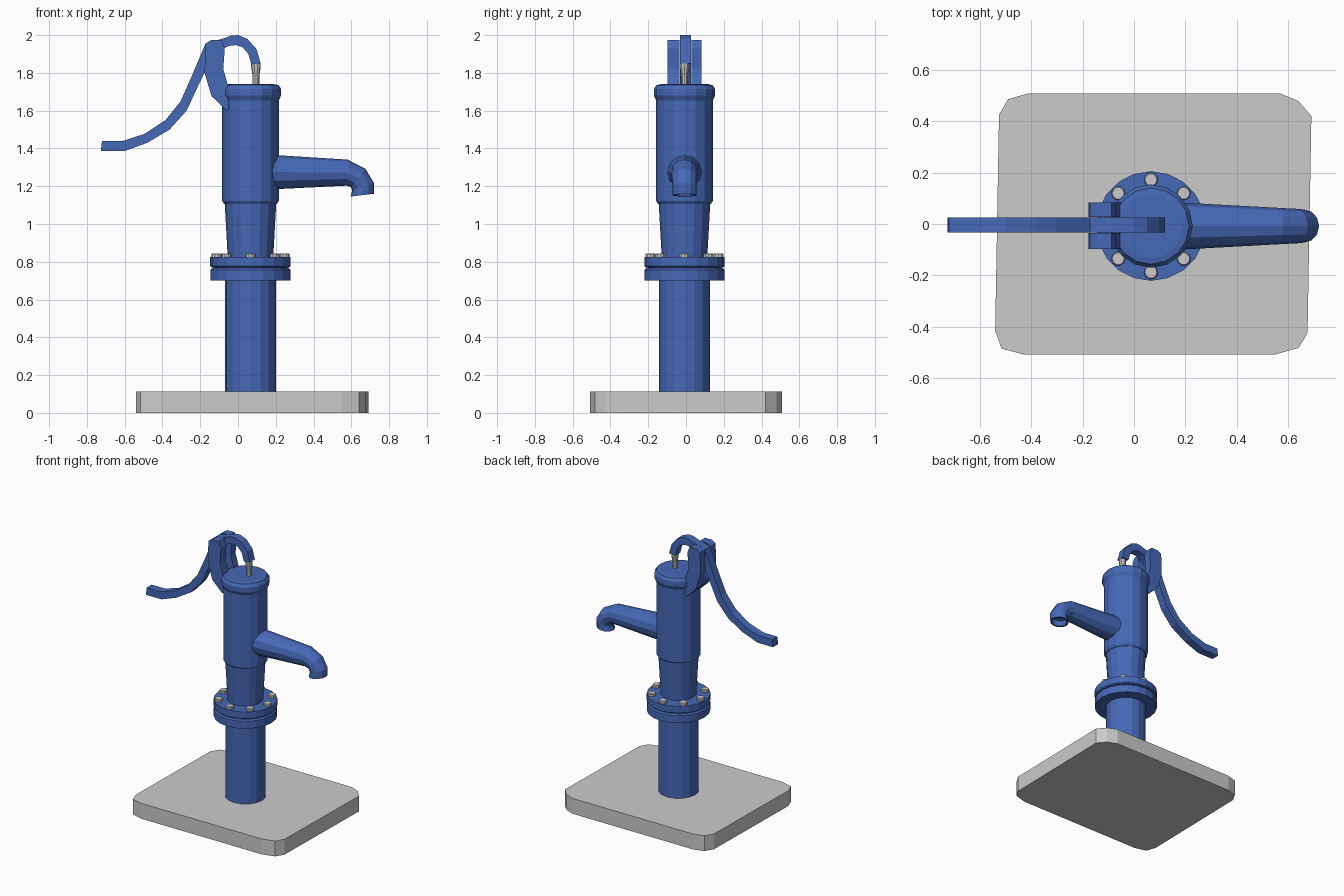
import bpy, bmesh, math
from mathutils import Vector

CX, CY = 0.066, -0.008   # axis of the pump body

blue = bpy.data.materials.new("blue_paint")
blue.diffuse_color = (0.06, 0.14, 0.47, 1)


def finish(name, bm, mat=None):
    bmesh.ops.recalc_face_normals(bm, faces=bm.faces)
    me = bpy.data.meshes.new(name)
    bm.to_mesh(me)
    bm.free()
    ob = bpy.data.objects.new(name, me)
    bpy.context.collection.objects.link(ob)
    if mat:
        me.materials.append(mat)
    return ob


def loft(name, rings, mat=None):
    """Skin a list of equal-length point rings and cap both ends."""
    bm = bmesh.new()
    vs = [[bm.verts.new(p) for p in r] for r in rings]
    n = len(vs[0])
    for a, b in zip(vs, vs[1:]):
        for i in range(n):
            j = (i + 1) % n
            bm.faces.new((a[i], a[j], b[j], b[i]))
    bm.faces.new(vs[0])
    bm.faces.new(vs[-1])
    return finish(name, bm, mat)


def lathe(name, profile, sides, x=CX, y=CY, mat=None):
    """Turned part from (radius, z) pairs."""
    ang = [2 * math.pi * i / sides for i in range(sides)]
    return loft(name, [[(x + r * math.cos(a), y + r * math.sin(a), z) for a in ang]
                       for r, z in profile], mat)


def plate(name, outline, y0, y1, mat=None):
    """Flat part cut from an x-z outline."""
    return loft(name, [[(x, y, z) for x, z in outline] for y in (y0, y1)], mat)


# slab with clipped corners
slab = [(-0.525, 0.425), (-0.49, 0.485), (-0.415, 0.507), (0.57, 0.507), (0.64, 0.478),
        (0.69, 0.42), (0.675, -0.425), (0.64, -0.482), (0.55, -0.507), (-0.43, -0.507),
        (-0.515, -0.485), (-0.54, -0.415)]
loft("base_slab", [[(x, y, z) for x, y in slab] for z in (0, 0.113)])

# standing pipe and flanges
lathe("stand_pipe", [(0.136, 0.1), (0.136, 0.72)], 16, mat=blue)
lathe("lower_flange", [(0.212, 0.702), (0.212, 0.757), (0.203, 0.766)], 20, mat=blue)
lathe("flange_gasket", [(0.195, 0.762), (0.195, 0.775)], 20, mat=blue)
lathe("upper_flange", [(0.205, 0.77), (0.213, 0.777), (0.213, 0.825)], 20, mat=blue)

# ring of bolts
for i in range(8):
    a = i * math.pi / 4
    lathe(f"bolt_{i + 1}", [(0.027, 0.815), (0.027, 0.84), (0.023, 0.845)], 10,
          CX + 0.18 * math.cos(a), CY + 0.18 * math.sin(a))

# neck, barrel and cap
lathe("tapered_neck", [(0.12, 0.815), (0.137, 1.12)], 16, mat=blue)
lathe("barrel", [(0.14, 1.107), (0.15, 1.122), (0.15, 1.68)], 16, mat=blue)
lathe("cap", [(0.15, 1.655), (0.162, 1.68), (0.162, 1.715), (0.148, 1.736), (0.125, 1.74)],
      16, mat=blue)

# spout: each section is its upper point, lower point and half width
sections = [((0.10, 1.37), (0.10, 1.18), 0.094), ((0.21, 1.364), (0.21, 1.185), 0.09),
            ((0.58, 1.341), (0.575, 1.203), 0.070), ((0.675, 1.292), (0.598, 1.195), 0.067),
            ((0.72, 1.217), (0.605, 1.178), 0.064), ((0.72, 1.16), (0.595, 1.145), 0.064),
            ((0.709, 1.159), (0.607, 1.147), 0.052), ((0.705, 1.205), (0.612, 1.185), 0.048)]
rings = []
for up, low, w in sections:
    up, low = Vector((up[0], CY, up[1])), Vector((low[0], CY, low[1]))
    mid, half = (up + low) / 2, (up - low) / 2
    rings.append([mid + half * math.cos(t) + Vector((0, w * math.sin(t), 0))
                  for t in [2 * math.pi * k / 12 for k in range(12)]])
loft("spout", rings, blue)

# curved handle ending in a hook over the rod
handle_top = [(-0.72, 1.44), (-0.61, 1.44), (-0.495, 1.477), (-0.384, 1.55), (-0.304, 1.65),
              (-0.246, 1.78), (-0.172, 1.955), (-0.12, 1.97), (-0.07, 1.985), (-0.04, 1.997),
              (0, 2.0), (0.05, 1.98), (0.098, 1.926), (0.12, 1.85)]
handle_low = [(-0.726, 1.386), (-0.6, 1.386), (-0.48, 1.43), (-0.362, 1.5), (-0.272, 1.6),
              (-0.214, 1.725), (-0.14, 1.88), (-0.1, 1.915), (-0.06, 1.938), (-0.035, 1.945),
              (-0.01, 1.947), (0.024, 1.936), (0.055, 1.9), (0.07, 1.846)]
y0, y1 = -0.033, 0.026
loft("handle", [[(a[0], y0, a[1]), (a[0], y1, a[1]), (b[0], y1, b[1]), (b[0], y0, b[1])]
                for a, b in zip(handle_top, handle_low)], blue)

# forked bracket carrying the handle
cheek = [(-0.172, 1.955), (-0.143, 1.973), (-0.087, 1.973), (-0.07, 1.93), (-0.078, 1.82),
         (-0.05, 1.724), (-0.03, 1.70), (-0.03, 1.62), (-0.06, 1.60), (-0.14, 1.677),
         (-0.177, 1.8)]
for side, (a, b) in {"front": (-0.098, y0 - 0.002), "back": (y1 + 0.002, 0.083)}.items():
    plate(f"bracket_cheek_{side}", cheek, a, b, blue)
web = [(-0.14, 1.72), (-0.05, 1.72), (-0.03, 1.62), (-0.06, 1.603), (-0.138, 1.68)]
plate("bracket_web", web, -0.05, 0.04, blue)

# plunger rod
lathe("plunger_rod", [(0.018, 1.73), (0.018, 1.785), (0.025, 1.83), (0.025, 1.855)], 10, x=0.095)
